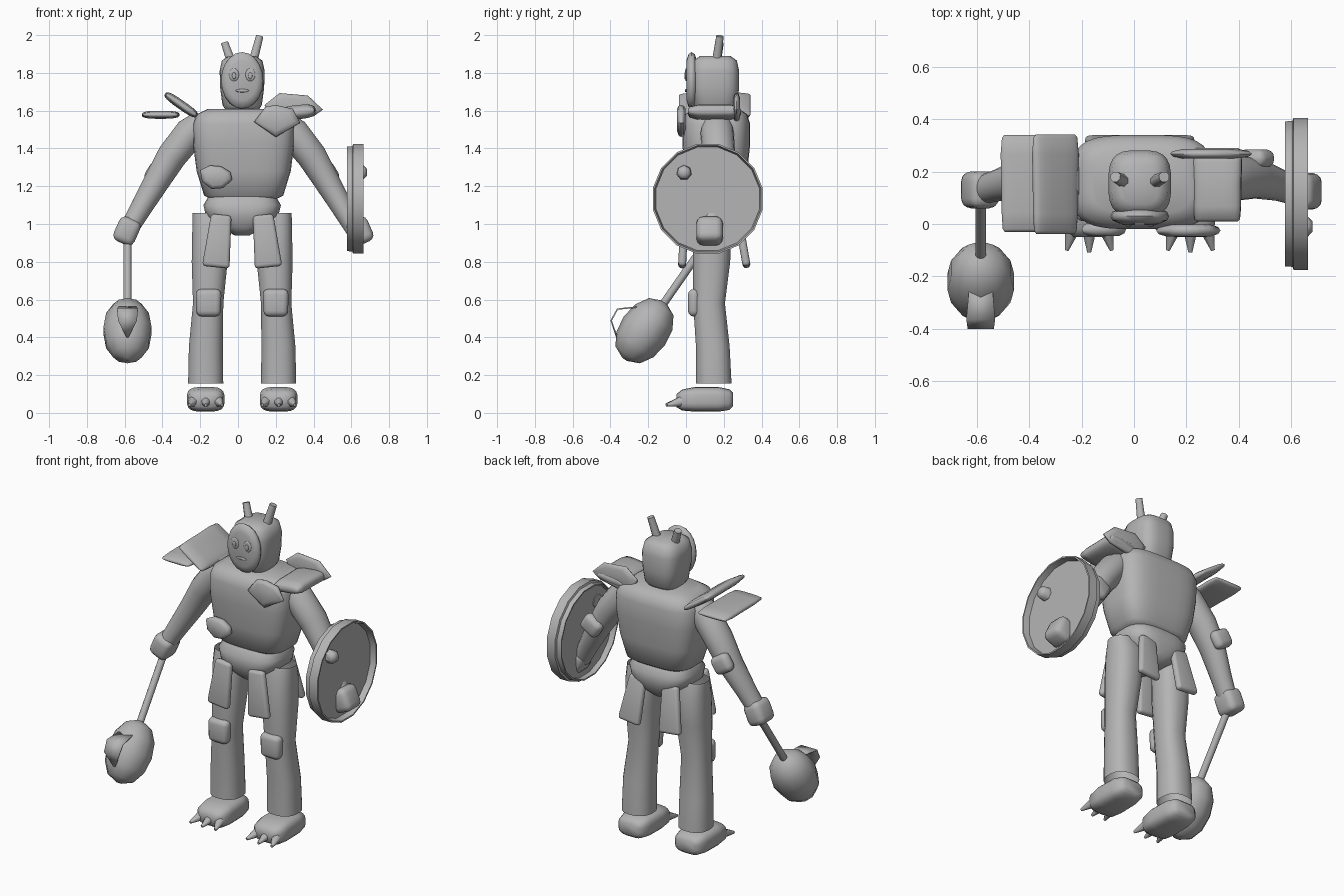
import bpy, bmesh, math
from mathutils import Vector, Matrix

cube = bpy.data.objects.get("Cube")
if cube:
    bpy.data.objects.remove(cube, do_unlink=True)

grey = bpy.data.materials.new("light_grey")
grey.use_nodes = True
COL = (0.46, 0.46, 0.46, 1)
grey.diffuse_color = COL
grey.node_tree.nodes["Principled BSDF"].inputs["Base Color"].default_value = COL
MID = 0.022  # centre plane of the body


def finish(name, bm, angle=50):
    bmesh.ops.recalc_face_normals(bm, faces=bm.faces)
    me = bpy.data.meshes.new(name)
    bm.to_mesh(me)
    bm.free()
    me.materials.append(grey)
    ob = bpy.data.objects.new(name, me)
    bpy.context.collection.objects.link(ob)
    bpy.context.view_layer.objects.active = ob
    ob.select_set(True)
    bpy.ops.object.shade_smooth_by_angle(angle=math.radians(angle))
    ob.select_set(False)
    return ob


def bridge(bm, loops):
    """Join successive vertex loops with quads."""
    n = len(loops[0])
    for lo, hi in zip(loops, loops[1:]):
        for k in range(n):
            j = (k + 1) % n
            bm.faces.new((lo[k], lo[j], hi[j], hi[k]))


def loft(name, rings, sides=20, power=2.0, axis=None, angle=50, caps=True):
    """Skin superellipse rings (centre, half width, half depth) along a path."""
    bm = bmesh.new()
    pts = [Vector(r[0]) for r in rings]
    loops = []
    for i, (c, a, b) in enumerate(rings):
        d = Vector(axis) if axis else pts[min(i + 1, len(pts) - 1)] - pts[max(i - 1, 0)]
        d.normalize()
        ref = Vector((0, 1, 0)) if abs(d.y) < 0.8 else Vector((0, 0, 1))
        u = ref.cross(d).normalized()
        v = d.cross(u)
        loop = []
        for k in range(sides):
            t = math.tau * (k + 0.5) / sides
            cx, sy = math.cos(t), math.sin(t)
            p = u * a * math.copysign(abs(cx) ** (2 / power), cx)
            p += v * b * math.copysign(abs(sy) ** (2 / power), sy)
            loop.append(bm.verts.new(Vector(c) + p))
        loops.append(loop)
    bridge(bm, loops)
    if caps:
        bm.faces.new(loops[0])
        bm.faces.new(loops[-1])
    return finish(name, bm, angle)


def pad(name, centre, size, rot=(0, 0, 0), taper=1.0, round_=0.45):
    """Rounded block; taper widens the lower end."""
    bm = bmesh.new()
    bmesh.ops.create_cube(bm, size=1)
    for v in bm.verts:
        if v.co.z < 0:
            v.co.x *= taper
        v.co = Vector(a * b for a, b in zip(v.co, size))
    bmesh.ops.bevel(bm, geom=bm.edges[:], offset=min(size) * round_, segments=3,
                    profile=0.5, affect='EDGES')
    m = Matrix.Translation(centre)
    for ang, ax in zip(rot, "XYZ"):
        m = m @ Matrix.Rotation(math.radians(ang), 4, ax)
    bmesh.ops.transform(bm, matrix=m, verts=bm.verts)
    return finish(name, bm, 80)


def slab(name, centre, size, tilt):
    """Pillowed shoulder slab running front to back, tilted sideways."""
    w, d, h = (s / 2 for s in size)
    rings = [((0, d * t, 0), w * a, h * b) for t, a, b in
             ((-1, 0.84, 0.25), (-0.94, 0.92, 0.65), (-0.6, 0.96, 1), (0, 0.97, 1),
              (0.6, 1, 1), (0.94, 0.95, 0.65), (1, 0.86, 0.25))]
    ob = loft(name, rings, 20, 3, (0, 1, 0), 70)
    ob.location = centre
    ob.rotation_euler.y = math.radians(tilt)


def plate(name, outline, y, depth):
    """Pillowed plate facing the front, from an x-z outline."""
    bm = bmesh.new()
    n = len(outline)
    mx, mz = (sum(p[i] for p in outline) / n for i in (0, 1))
    loops = []
    for s, dy in ((0.7, -0.5), (0.93, -0.3), (1, 0), (0.93, 0.3), (0.7, 0.5)):
        loops.append([bm.verts.new((mx + (x - mx) * s, y + dy * depth, mz + (z - mz) * s))
                      for x, z in outline])
    bridge(bm, loops)
    bm.faces.new(loops[0])
    bm.faces.new(loops[-1])
    return finish(name, bm, 60)


def oval(cx, cz, rx, rz, n=20):
    return [(cx + rx * math.cos(math.tau * k / n), cz + rz * math.sin(math.tau * k / n))
            for k in range(n)]


# Body
T = (0.03, 0.16)
loft("torso", [((*T, 1.125), 0.16, 0.11), ((*T, 1.15), 0.21, 0.145), ((*T, 1.28), 0.25, 0.165),
               ((*T, 1.42), 0.268, 0.18), ((*T, 1.53), 0.27, 0.18), ((*T, 1.58), 0.25, 0.165),
               ((*T, 1.61), 0.19, 0.12)], 32, 3.6, (0, 0, 1))
H = (MID, 0.15)
loft("hips", [((*H, 0.94), 0.04, 0.1), ((*H, 0.98), 0.11, 0.14), ((*H, 1.04), 0.192, 0.16),
              ((*H, 1.1), 0.206, 0.163), ((*H, 1.145), 0.18, 0.13)], 28, 3, (0, 0, 1))
plate("belly_patch", [(-0.2, 1.285), (-0.19, 1.225), (-0.14, 1.185), (-0.08, 1.19), (-0.03, 1.235),
                      (-0.04, 1.275), (-0.09, 1.305), (-0.15, 1.31)], -0.02, 0.05)

# Head, mask and horns
K = (MID, 0.155)
loft("head", [((*K, 1.59), 0.08, 0.08), ((*K, 1.63), 0.105, 0.115), ((*K, 1.72), 0.117, 0.127),
              ((*K, 1.81), 0.12, 0.127), ((*K, 1.865), 0.108, 0.115), ((*K, 1.89), 0.07, 0.08)],
     24, 3.2, (0, 0, 1))
plate("mask", oval(MID, 1.76, 0.112, 0.15), 0.03, 0.055)
for s in (-1, 1):
    side = "left" if s > 0 else "right"
    plate(side + "_eye", oval(MID + s * 0.043, 1.79, 0.026, 0.034, 14), 0.0, 0.009)
    plate(side + "_pupil", oval(MID + s * 0.043, 1.785, 0.011, 0.018, 10), -0.005, 0.008)
    top = 2.0 if s > 0 else 1.965
    loft(side + "_horn", [((MID + s * 0.055, 0.16, 1.85), 0.026, 0.026),
                          ((MID + s * 0.093, 0.18, top - 0.005), 0.021, 0.021)], 8)
plate("mouth", oval(MID, 1.706, 0.036, 0.009, 10), 0.0, 0.009)

# Legs (open tubes), feet, knees and hip flaps
for s in (-1, 1):
    side = "left" if s > 0 else "right"

    def X(d):
        return MID + s * d

    loft(side + "_leg", [((X(0.193), 0.147, 0.155), 0.094, 0.095), ((X(0.192), 0.142, 0.35), 0.091, 0.09),
                         ((X(0.18), 0.122, 0.58), 0.081, 0.085), ((X(0.172), 0.135, 0.8), 0.096, 0.1),
                         ((X(0.167), 0.14, 0.97), 0.098, 0.1), ((X(0.165), 0.14, 1.058), 0.098, 0.075)],
         20, 2.4, (0, 0, 1), caps=False)
    fx = X(0.193)
    loft(side + "_foot", [((fx, 0.25, 0.07), 0.06, 0.035), ((fx, 0.23, 0.07), 0.085, 0.055),
                          ((fx, 0.17, 0.072), 0.097, 0.066), ((fx, 0.05, 0.072), 0.1, 0.066),
                          ((fx, -0.02, 0.068), 0.092, 0.056), ((fx, -0.05, 0.065), 0.06, 0.035)],
         20, 3.4, (0, 1, 0), 70)
    for k in (-1, 0, 1):
        loft(f"{side}_claw_{k + 2}", [((fx + k * 0.064, -0.02, 0.062), 0.03, 0.03),
                                      ((fx + k * 0.086, -0.1 - 0.008 * (k == 0), 0.042), 0.008, 0.008)], 8)
    pad(side + "_knee_pad", (X(0.178), 0.043, 0.583), (0.137, 0.065, 0.145), taper=0.94)
    pad(side + "_front_flap", (X(0.125), -0.014, 0.91), (0.108, 0.042, 0.28), (-3, s * -6, 0), 1.35)
    pad(side + "_back_flap", (X(0.125), 0.298, 0.91), (0.108, 0.042, 0.28), (10, s * -6, 0), 1.35)

# Arms, elbows and hands
for s, c, w, y in ((-1, 0.0, 0.58, 0.13), (1, 0.04, 0.62, 0.125)):
    side = "left" if s > 0 else "right"
    loft(side + "_arm", [((s * (0.18 + c), 0.165, 1.555), 0.06, 0.075),
                         ((s * (0.25 + c), 0.165, 1.485), 0.085, 0.088),
                         ((s * (0.35 + c), 0.175, 1.36), 0.08, 0.086),
                         ((s * (0.425 + c), 0.175, 1.235), 0.07, 0.078),
                         ((s * (0.51 + c), 0.15, 1.09), 0.058, 0.062),
                         ((s * w, y, 0.97), 0.05, 0.055)], 18)
    pad(side + "_elbow_pad", (s * (0.425 + c), 0.25, 1.26), (0.125, 0.07, 0.11), (0, s * -32, 0))
    pad(side + "_hand", (s * (0.588 if s < 0 else 0.645), y, 0.963), (0.12, 0.14, 0.14),
        (0, s * -24, 0), 1, 0.3)

# Shoulder armour
slab("right_shoulder_lower", (-0.41, 0.155, 1.578), (0.2, 0.37, 0.042), 0)
slab("right_shoulder_upper", (-0.3, 0.152, 1.63), (0.21, 0.38, 0.048), 35)
slab("left_shoulder_top", (0.318, 0.15, 1.592), (0.19, 0.28, 0.075), -6)
plate("left_shoulder_front", [(0.085, 1.54), (0.145, 1.62), (0.2, 1.63), (0.29, 1.61),
                              (0.33, 1.535), (0.2, 1.46)], -0.025, 0.045)
plate("left_shoulder_back", [(0.14, 1.63), (0.17, 1.57), (0.26, 1.54), (0.4, 1.57), (0.45, 1.605),
                             (0.37, 1.68), (0.22, 1.693)], 0.268, 0.035)

# Shield: shallow disc inside a stepped rim, and a boss
SY, SZ = 0.115, 1.133
loft("shield_disc", [((0.615, SY, SZ), 0.286, 0.286), ((0.63, SY, SZ), 0.286, 0.286)], 16)
bm = bmesh.new()
rim = [[bm.verts.new((x, SY + r * math.cos(math.tau * (k + 0.5) / 16),
                      SZ + r * math.sin(math.tau * (k + 0.5) / 16))) for k in range(16)]
       for x, r in ((0.577, 0.282), (0.605, 0.284), (0.609, 0.296), (0.665, 0.296),
                    (0.665, 0.287), (0.625, 0.278), (0.577, 0.274))]
bridge(bm, rim + rim[:1])
finish("shield_rim", bm, 30)
loft("shield_boss", [((0.61, -0.01, 1.272), 0.042, 0.042), ((0.665, -0.01, 1.272), 0.038, 0.038),
                     ((0.682, -0.01, 1.272), 0.02, 0.02)], 7)

# Mace: shaft, club head and bent blade
MX = -0.585
grip, tip = Vector((MX, 0.14, 0.95)), Vector((MX, -0.32, 0.29))
loft("mace_shaft", [(grip, 0.021, 0.021), (grip.lerp(tip, 0.7), 0.021, 0.021)], 10)
centre, along = Vector((MX, -0.22, 0.435)), (tip - grip).normalized()
rings = []
for k in range(7):
    t = math.pi * (k + 0.15) / 6.3
    r = 0.133 * math.sin(t) ** 0.85
    rings.append((centre - along * 0.185 * math.cos(t), r, r))
loft("mace_head", rings, 10, angle=60)
bm = bmesh.new()
strip = [[bm.verts.new((MX + s * w, y, z)) for s in (-1, 1)]
         for w, y, z in ((0.045, -0.25, 0.565), (0.055, -0.365, 0.553),
                         (0.05, -0.4, 0.49), (0.006, -0.37, 0.4))]
for a, b in zip(strip, strip[1:]):
    bm.faces.new((a[0], a[1], b[1], b[0]))
blade = finish("mace_blade", bm, 20)
blade.modifiers.new("thickness", 'SOLIDIFY').thickness = 0.008
